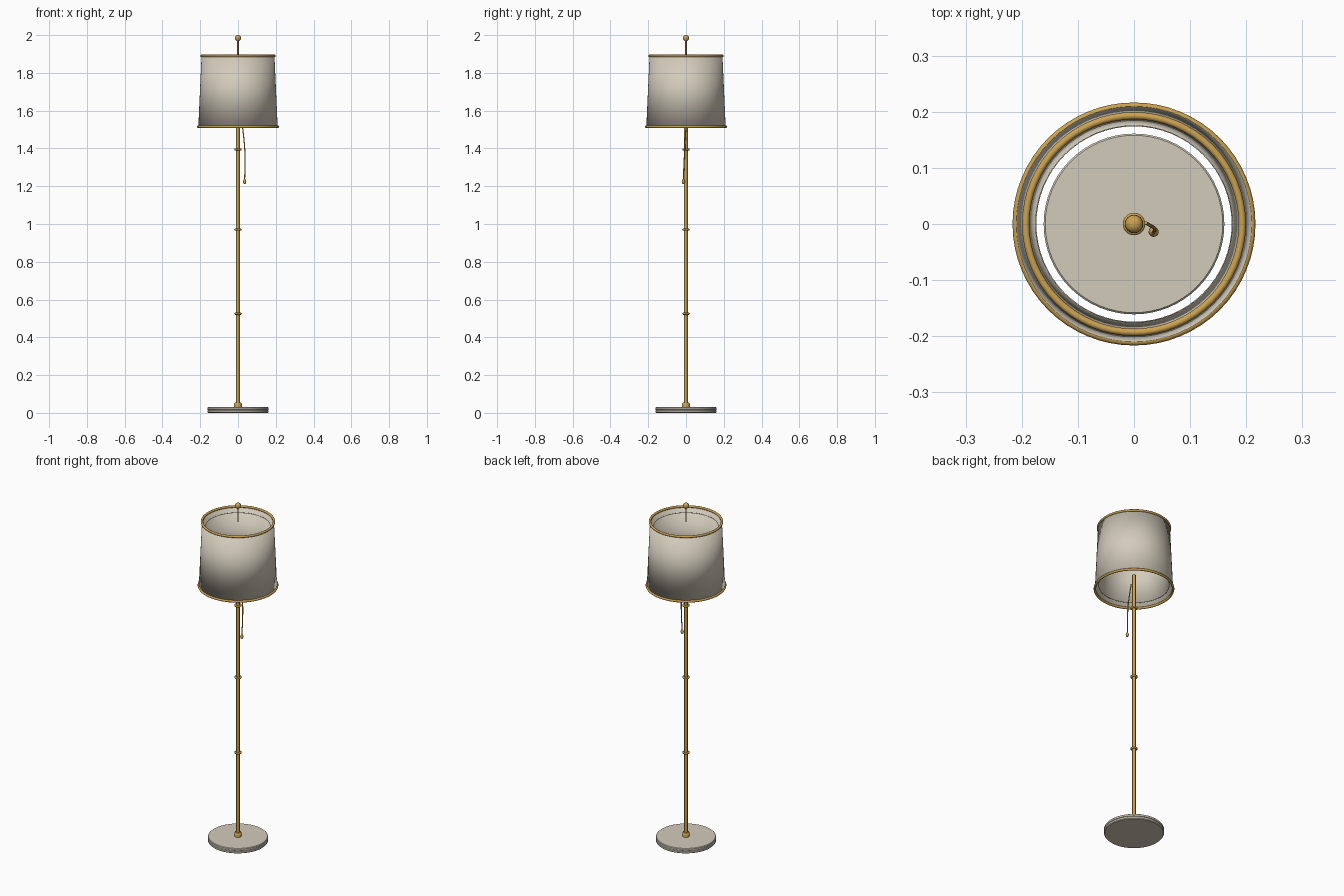
import bpy, bmesh, math

if "Cube" in bpy.data.objects:
    bpy.data.objects.remove(bpy.data.objects["Cube"], do_unlink=True)


def material(name, color):
    m = bpy.data.materials.new(name)
    m.use_nodes = True
    m.diffuse_color = color
    bsdf = m.node_tree.nodes["Principled BSDF"]
    bsdf.inputs["Base Color"].default_value = color
    return m


CREAM = material("cream", (0.65, 0.60, 0.50, 1))
BRASS = material("brass", (0.60, 0.36, 0.08, 1))


def finish(obj, mat, angle=35):
    obj.data.materials.append(mat)
    bpy.ops.object.select_all(action="DESELECT")
    obj.select_set(True)
    bpy.context.view_layer.objects.active = obj
    bpy.ops.object.shade_smooth_by_angle(angle=math.radians(angle))
    return obj


def lathe(name, profile, mat, steps=32, center=(0, 0, 0)):
    """Spin a (radius, height) profile around the vertical axis."""
    bm = bmesh.new()
    verts = [bm.verts.new((r, 0, z)) for r, z in profile]
    edges = [bm.edges.new(pair) for pair in zip(verts, verts[1:])]
    bmesh.ops.spin(bm, geom=verts + edges, cent=(0, 0, 0), axis=(0, 0, 1),
                   angle=math.tau, steps=steps, use_duplicate=False)
    bmesh.ops.remove_doubles(bm, verts=bm.verts, dist=1e-5)
    bmesh.ops.recalc_face_normals(bm, faces=bm.faces)
    mesh = bpy.data.meshes.new(name)
    bm.to_mesh(mesh)
    bm.free()
    obj = bpy.data.objects.new(name, mesh)
    obj.location = center
    bpy.context.collection.objects.link(obj)
    return finish(obj, mat)


def rod(name, radius, low, high, mat):
    return lathe(name, [(0, low), (radius, low), (radius, high), (0, high)], mat)


def ring(name, major, minor, z, mat, steps=64):
    bpy.ops.mesh.primitive_torus_add(major_segments=steps, minor_segments=12,
                                     major_radius=major, minor_radius=minor,
                                     location=(0, 0, z))
    obj = bpy.context.object
    obj.name = name
    return finish(obj, mat, 60)


def sheet(name, low, high, mat):
    """Thin open cone, thickened inward."""
    obj = lathe(name, [low, high], mat, 64)
    mod = obj.modifiers.new("thickness", "SOLIDIFY")
    mod.thickness = 0.002
    return obj


# Round base with softened edges and a shallow groove
lathe("base", [(0, 0), (0.157, 0), (0.161, 0.004), (0.161, 0.013), (0.158, 0.015),
               (0.161, 0.017), (0.161, 0.027), (0.158, 0.03), (0, 0.03)], CREAM, 64)

# Collar, pole and decorative joints
lathe("collar", [(0, 0.03), (0.02, 0.03), (0.02, 0.049), (0.016, 0.055), (0, 0.055)], BRASS)
rod("pole", 0.0095, 0.05, 1.6, BRASS)
for i, z in enumerate((0.525, 0.97, 1.395)):
    ring(f"pole_joint_{i + 1}", 0.0145, 0.0055, z, BRASS, 32)

# Shade, its inner lining and the trim rings
sheet("shade", (0.21, 1.515), (0.193, 1.89), CREAM)
sheet("shade_lining", (0.191, 1.537), (0.176, 1.862), CREAM)
ring("bottom_trim", 0.21, 0.0065, 1.515, BRASS)
ring("top_trim", 0.193, 0.0065, 1.89, BRASS)

# Finial on its stem
rod("finial_stem", 0.004, 1.89, 1.975, BRASS)
lathe("finial", [(0, 1.967), (0.007, 1.968), (0.013, 1.974), (0.0165, 1.983),
                 (0.0155, 1.991), (0.011, 1.997), (0.005, 2.0), (0, 2.0)], BRASS)

# Pull chain as a bent cord
curve = bpy.data.curves.new("pull_chain", "CURVE")
curve.dimensions = "3D"
curve.bevel_depth = 0.003
curve.bevel_resolution = 2
curve.use_fill_caps = True
path = [(0.021, 0.002, 1.535), (0.028, -0.002, 1.48), (0.036, -0.007, 1.39),
        (0.037, -0.011, 1.31), (0.035, -0.014, 1.23)]
spline = curve.splines.new("BEZIER")
spline.bezier_points.add(len(path) - 1)
for point, co in zip(spline.bezier_points, path):
    point.co = co
    point.handle_left_type = point.handle_right_type = "AUTO"
curve.materials.append(BRASS)
bpy.context.collection.objects.link(bpy.data.objects.new("pull_chain", curve))

# Pull knob
lathe("pull_knob", [(0, -0.014), (0.006, -0.011), (0.009, -0.002), (0.007, 0.007),
                    (0.003, 0.013), (0, 0.014)], BRASS, 20, (0.035, -0.014, 1.225))
